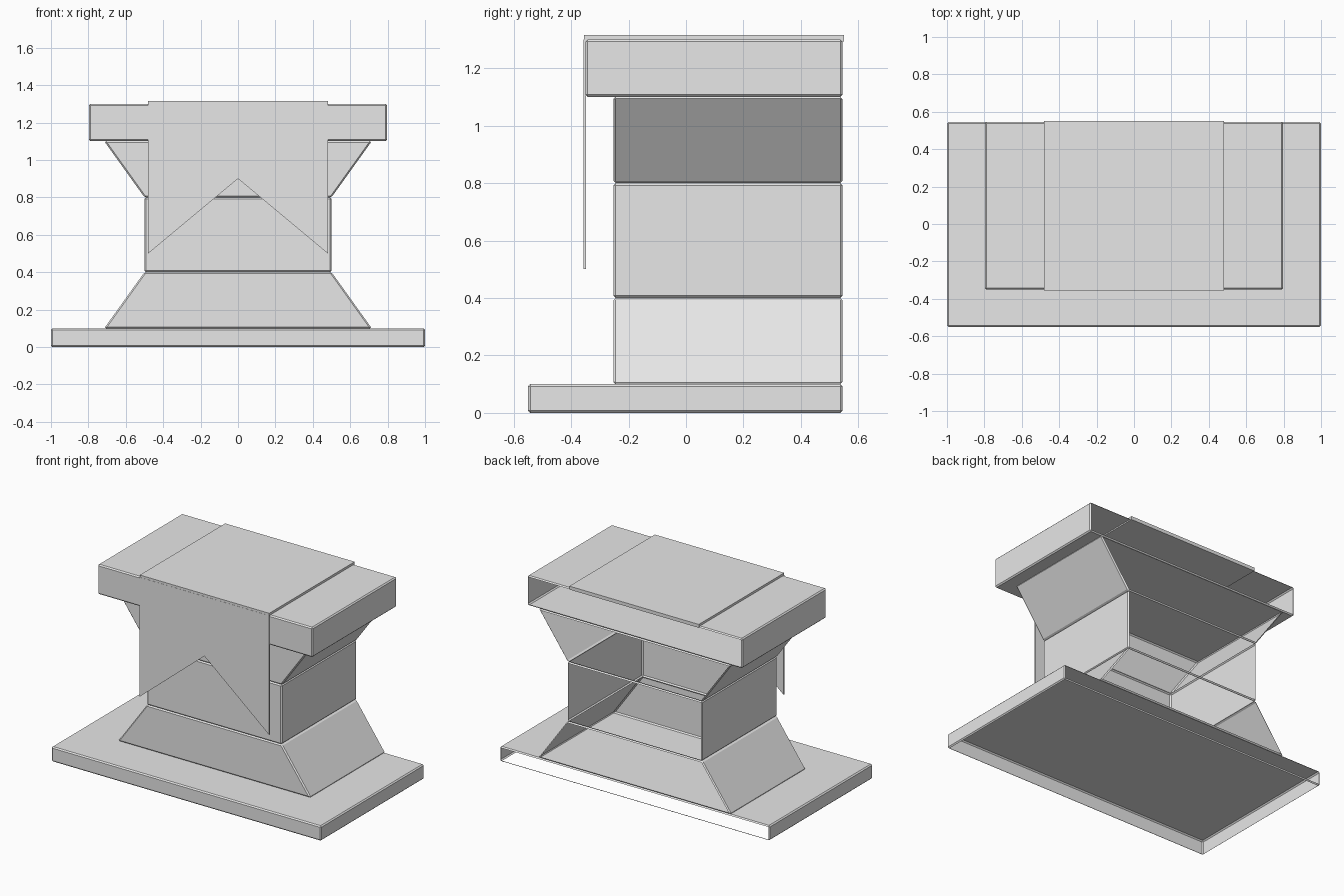
import bpy
import bmesh
from mathutils import Vector

cube = bpy.data.objects.get("Cube")
if cube:
    bpy.data.objects.remove(cube, do_unlink=True)

stone = bpy.data.materials.new("pale_grey")
stone.use_nodes = True
GREY = (0.8, 0.8, 0.8, 1)
stone.diffuse_color = GREY
stone.node_tree.nodes["Principled BSDF"].inputs["Base Color"].default_value = GREY

BACK, UP, DOWN = Vector((0, 1, 0)), Vector((0, 0, 1)), Vector((0, 0, -1))
REAR = 0.545


def prism(name, outline, front, back, bevel=0.0, open_sides=()):
    """Extrude an x-z outline along y, chamfer its edges, then open some sides."""
    bm = bmesh.new()
    face = bm.faces.new([bm.verts.new((x, front, z)) for x, z in outline])
    ext = bmesh.ops.extrude_face_region(bm, geom=[face])
    moved = [v for v in ext["geom"] if isinstance(v, bmesh.types.BMVert)]
    bmesh.ops.translate(bm, verts=moved, vec=(0, back - front, 0))
    bmesh.ops.recalc_face_normals(bm, faces=bm.faces[:])
    if bevel:
        bmesh.ops.bevel(bm, geom=bm.edges[:], offset=bevel, segments=1,
                        profile=0.5, affect='EDGES')
    bm.normal_update()
    gone = [f for f in bm.faces if any(f.normal.dot(d) > 0.99 for d in open_sides)]
    bmesh.ops.delete(bm, geom=gone, context='FACES')
    mesh = bpy.data.meshes.new(name)
    bm.to_mesh(mesh)
    bm.free()
    mesh.materials.append(stone)
    obj = bpy.data.objects.new(name, mesh)
    bpy.context.collection.objects.link(obj)
    return obj


def trapezoid(low_half, high_half, bottom, top):
    return [(-low_half, bottom), (low_half, bottom), (high_half, top), (-high_half, top)]


# Plinth and tabletop, both open at the rear
prism("base_slab", trapezoid(1, 1, 0, 0.1), -0.55, REAR, 0.008, (BACK, DOWN))
prism("tabletop", trapezoid(0.797, 0.797, 1.1, 1.3), -0.35, REAR, 0.008, (BACK,))

# Hollow pedestal: flared foot, straight waist, flared neck
for name, low, high, bottom, top in (
        ("pedestal_foot", 0.715, 0.5, 0.1, 0.4),
        ("pedestal_waist", 0.5, 0.5, 0.4, 0.8),
        ("pedestal_neck", 0.5, 0.715, 0.8, 1.1)):
    prism(name, trapezoid(low, high, bottom, top), -0.253, REAR, 0.008,
          (BACK, UP, DOWN))

# Cloth over the tabletop with a notched front drop
CLOTH = 0.48
prism("cloth_top", trapezoid(CLOTH, CLOTH, 1.292, 1.315), -0.355, 0.55)
prism("cloth_front", [(-CLOTH, 0.5), (0, 0.9), (CLOTH, 0.5),
                      (CLOTH, 1.3), (-CLOTH, 1.3)], -0.356, -0.348)
